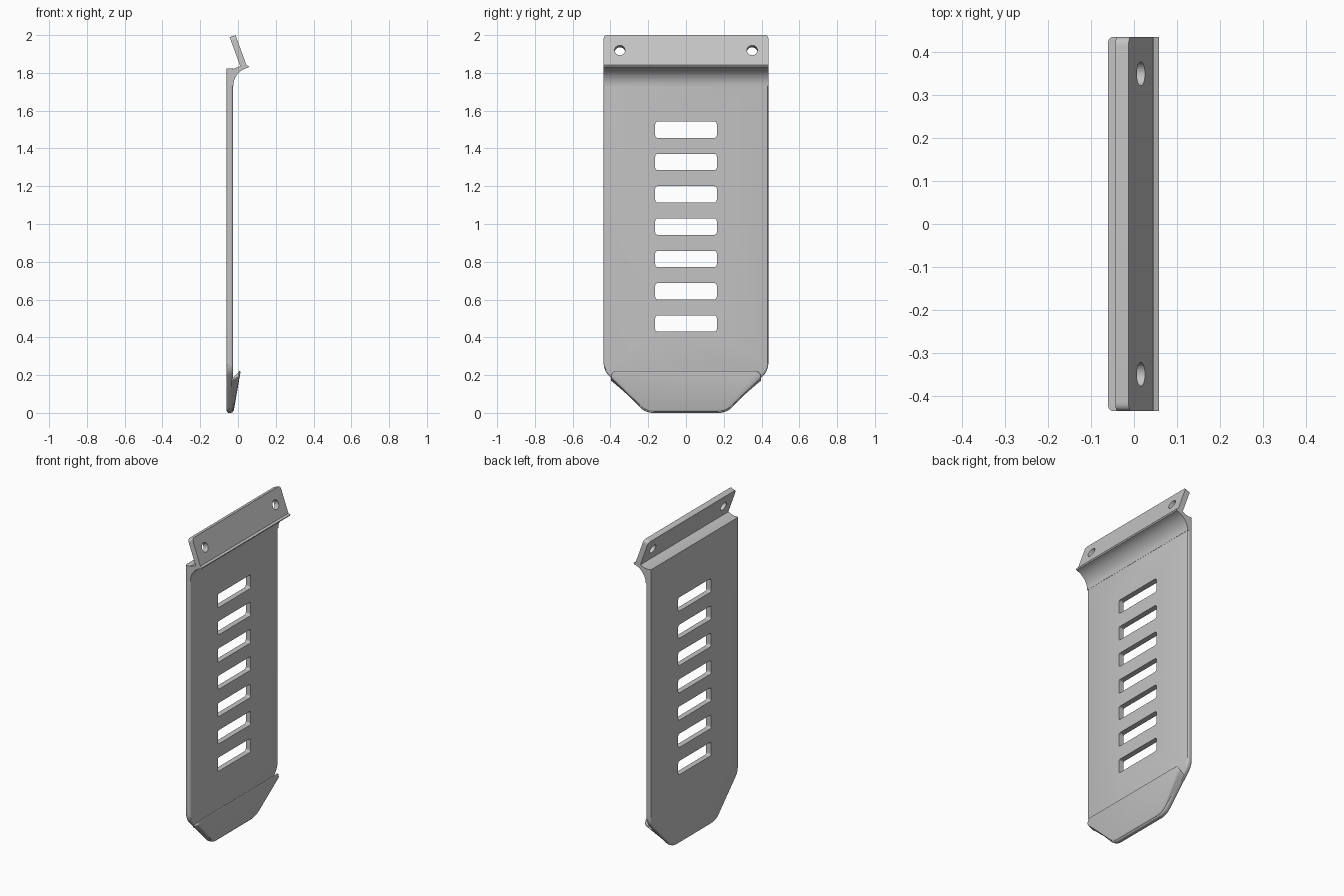
import bpy, bmesh, math
from mathutils import Matrix, Vector

cube = bpy.data.objects.get("Cube")
if cube:
    bpy.data.objects.remove(cube, do_unlink=True)

# Single grey metal
metal = bpy.data.materials.new("grey_metal")
metal.use_nodes = True
GREY = (0.55, 0.55, 0.55, 1)
metal.diffuse_color = GREY
metal.node_tree.nodes["Principled BSDF"].inputs["Base Color"].default_value = GREY


def rounded(corners, steps=6):
    """Outline from (a, b, radius) corners, each softened by a curve."""
    out = []
    for i, (a, b, r) in enumerate(corners):
        p = Vector((a, b))
        if r == 0:
            out.append(p)
            continue
        before = Vector(corners[i - 1][:2]) - p
        after = Vector(corners[(i + 1) % len(corners)][:2]) - p
        reach = r / math.tan(before.angle(after) / 2)
        s, e = p + before.normalized() * reach, p + after.normalized() * reach
        for k in range(steps + 1):
            t = k / steps
            out.append(s * (1 - t) ** 2 + p * 2 * t * (1 - t) + e * t * t)
    return out


def finish(name, bm):
    bmesh.ops.recalc_face_normals(bm, faces=bm.faces)
    mesh = bpy.data.meshes.new(name)
    bm.to_mesh(mesh)
    bm.free()
    obj = bpy.data.objects.new(name, mesh)
    bpy.context.collection.objects.link(obj)
    mesh.materials.append(metal)
    return obj


def prism(points, depth):
    """Solid from 3D outline points swept along a vector."""
    bm = bmesh.new()
    face = bm.faces.new([bm.verts.new(p) for p in points])
    new = bmesh.ops.extrude_face_region(bm, geom=[face], use_keep_orig=True)
    moved = [v for v in new["geom"] if isinstance(v, bmesh.types.BMVert)]
    bmesh.ops.translate(bm, verts=moved, vec=depth)
    return bm


def panel(outline, x0, x1):
    return prism([(x0, p.x, p.y) for p in outline], (x1 - x0, 0, 0))


def soften(bm, rule, width):
    edges = [e for e in bm.edges if rule(*[v.co for v in e.verts])]
    bmesh.ops.bevel(bm, geom=edges, offset=width, segments=3, profile=0.5,
                    affect='EDGES', clamp_overlap=True)


def cut(obj, cutter):
    cutter.hide_render = True
    cutter.hide_viewport = True
    cutter.display_type = 'WIRE'
    mod = obj.modifiers.new("cut", 'BOOLEAN')
    mod.operation, mod.solver, mod.object = 'DIFFERENCE', 'EXACT', cutter


def lower_outline(half, top, top_radius, inset):
    """Blunt, chamfered lower end shared by the plate and the hook."""
    shoulder = 0.225 if top > 1 else top - 0.03
    right = [(0.215 - inset / 2, inset, 0.1), (half, shoulder, 0.1 if top > 1 else 0.02),
             (half - (0 if top > 1 else 0.02), top, top_radius)]
    left = [(-y, z, r) for y, z, r in reversed(right)]
    return rounded(right + left)


# Main plate with softened rim
TOP = 1.822
bm = panel(lower_outline(0.436, TOP, 0, 0), -0.06, -0.026)
soften(bm, lambda a, b: abs(a.x - b.x) < 1e-4 and min(a.z, b.z) < TOP - 0.01, 0.011)
plate = finish("main_plate", bm)

# Row of ventilation slots
slots = bmesh.new()
for i in range(7):
    z = 0.473 + i * 0.171
    w, h, r = 0.163, 0.043, 0.014
    part = panel(rounded([(-w, z - h, r), (w, z - h, r), (w, z + h, r), (-w, z + h, r)], 4),
                 -0.2, 0.2)
    bmesh.ops.recalc_face_normals(part, faces=part.faces)
    temp = bpy.data.meshes.new("slot")
    part.to_mesh(temp)
    part.free()
    slots.from_mesh(temp)
    bpy.data.meshes.remove(temp)
cut(plate, finish("slot_cutter", slots))

# Curved flare at the head of the plate
arc = [(0.075 + 0.1 * math.cos(a), 1.73 + 0.1 * math.sin(a))
       for a in [math.radians(180 - 6.5 * k) for k in range(13)]]
profile = [(-0.042, 1.73)] + arc + [(0.058, 1.836), (0.045, 1.842), (0.01, 1.835), (-0.042, 1.815)]
flare = finish("head_flare", prism([(x, -0.436, z) for x, z in profile], (0, 0.872, 0)))

# Tilted mounting tab with two holes
TILT = -0.347
bm = panel(rounded([(-0.436, -0.01, 0), (0.436, -0.01, 0),
                    (0.436, 0.17, 0.022), (-0.436, 0.17, 0.022)]), -0.033, 0)
place = Matrix.Translation((0.045, 0, 1.84)) @ Matrix.Rotation(TILT, 4, 'Y')
bm.transform(place)
tab = finish("mounting_tab", bm)
holes = bmesh.new()
for side in (-1, 1):
    spot = Matrix.Translation((0, side * 0.35, 0.085)) @ Matrix.Rotation(math.pi / 2, 4, 'Y')
    bmesh.ops.create_cone(holes, cap_ends=True, segments=32, radius1=0.028, radius2=0.028,
                          depth=0.2, matrix=place @ spot)
cut(tab, finish("hole_cutter", holes))

# Wedge-shaped hook at the foot, undercut along its upper edge
bm = panel(lower_outline(0.402, 0.222, 0.015, 0.008), -0.035, 0)
for v in bm.verts:
    if v.co.x > -0.01:
        v.co.x = -0.023 + 0.036 * v.co.z / 0.222
    elif v.co.z > 0.16:
        v.co.z -= 0.045 * (v.co.z - 0.16) / 0.062
soften(bm, lambda a, b: min(a.x, b.x) > -0.03, 0.007)
hook = finish("foot_hook", bm)

# Smooth curves, crisp edges
bpy.ops.object.select_all(action='DESELECT')
for obj in (plate, flare, tab, hook):
    obj.select_set(True)
bpy.context.view_layer.objects.active = plate
bpy.ops.object.shade_smooth_by_angle(angle=math.radians(30))
